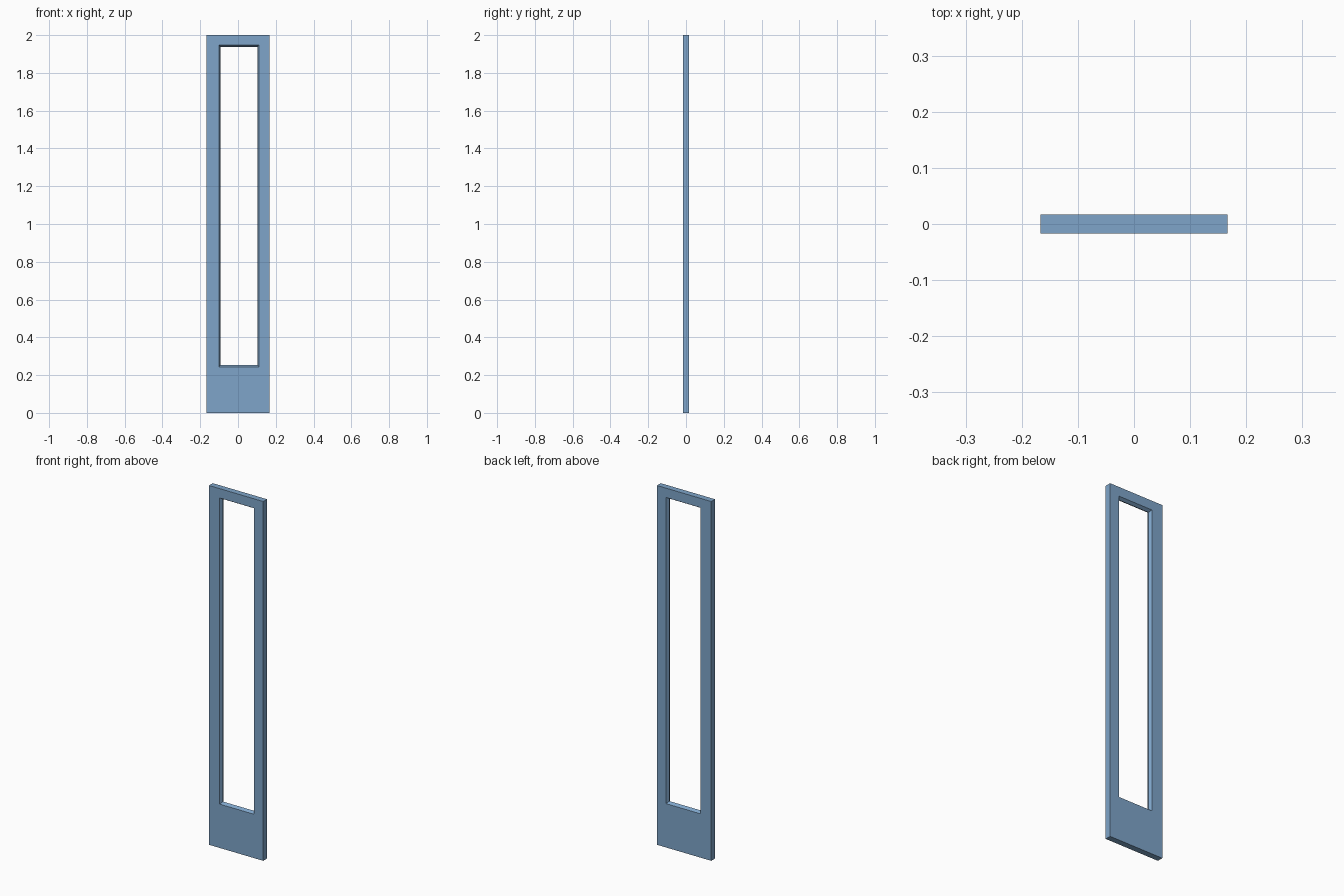
import bpy, bmesh

if "Cube" in bpy.data.objects:
    bpy.data.objects.remove(bpy.data.objects["Cube"])

HALF_T = 0.0167   # half panel thickness

# Rectangles as (x0, x1, z0, z1)
OUTER = (-0.167, 0.167, 0.0, 2.0)
OPENING = (-0.101, 0.111, 0.244, 1.948)
RIDGE = (-0.092, 0.102, 0.254, 1.938)

# Cross-section: front face, sloped reveal to a central ridge, sloped back, back face
section = [(OUTER, -HALF_T), (OPENING, -HALF_T), (RIDGE, 0.0),
           (OPENING, HALF_T), (OUTER, HALF_T)]

bm = bmesh.new()


def ring(rect, y):
    x0, x1, z0, z1 = rect
    return [bm.verts.new((x, y, z)) for x, z in ((x0, z0), (x1, z0), (x1, z1), (x0, z1))]


# Join each rectangular ring to the next, closing at the outer edge
rings = [ring(rect, y) for rect, y in section]
for a, b in zip(rings, rings[1:] + rings[:1]):
    for i in range(4):
        j = (i + 1) % 4
        bm.faces.new((a[i], a[j], b[j], b[i]))
bmesh.ops.recalc_face_normals(bm, faces=bm.faces)

# Door panel frame in slate blue
mesh = bpy.data.meshes.new("door_panel_frame")
bm.to_mesh(mesh)
bm.free()
paint = bpy.data.materials.new("slate_blue")
paint.diffuse_color = (0.21, 0.375, 0.585, 1.0)
paint.use_nodes = True
paint.node_tree.nodes["Principled BSDF"].inputs["Base Color"].default_value = paint.diffuse_color
mesh.materials.append(paint)
bpy.context.collection.objects.link(bpy.data.objects.new("door_panel_frame", mesh))
